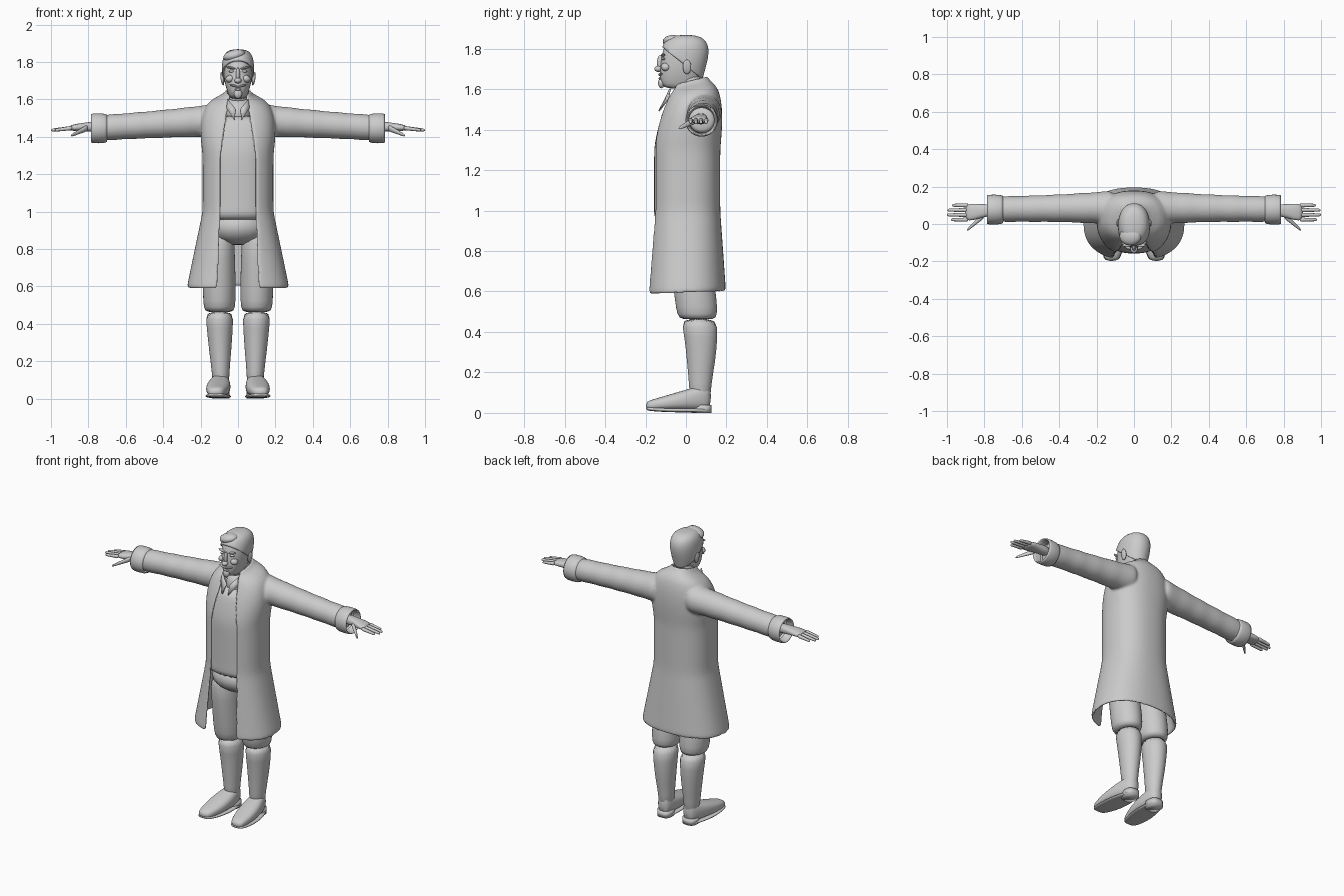
import bpy, bmesh
from math import sin, cos, asin, pi, copysign
from mathutils import Matrix, Vector

cube = bpy.data.objects.get("Cube")
if cube:
    bpy.data.objects.remove(cube)

colour = (0.6, 0.6, 0.6, 1)
grey = bpy.data.materials.new("plain_grey")
grey.use_nodes = True
grey.diffuse_color = colour
grey.node_tree.nodes["Principled BSDF"].inputs["Base Color"].default_value = colour


def power(value, exponent):
    return copysign(abs(value) ** (2 / exponent), value)


def mix(start, end, k):
    return start + (end - start) * k


def steps(count):
    return [i / (count - 1) for i in range(count)]


def ring(axis, along, a, b, ra, rb, sides, exponent, tilt=0):
    """Superellipse section across the given axis."""
    points = []
    for i in range(sides):
        angle = 2 * pi * i / sides
        u = a + ra * power(cos(angle), exponent)
        v = b + rb * power(sin(angle), exponent)
        places = {"x": (along, u, v), "y": (u, along, v), "z": (u, v, along + tilt * v)}
        points.append(Vector(places[axis]))
    return points


def loft(bm, rings, side=1, cap="fan"):
    rows = [[bm.verts.new((p.x * side, p.y, p.z)) for p in points] for points in rings]
    count = len(rows[0])
    for low, high in zip(rows, rows[1:]):
        for i in range(count):
            j = (i + 1) % count
            bm.faces.new((low[i], low[j], high[j], high[i]))
    for row in (rows[0], rows[-1]):
        if cap == "fan":
            bm.faces.new(row)
        elif cap == "band":
            for i in range(count // 2 - 1):
                bm.faces.new((row[i], row[i + 1], row[-2 - i], row[-1 - i]))


def finish(name, bm, rounding=1):
    bmesh.ops.recalc_face_normals(bm, faces=bm.faces)
    for face in bm.faces:
        face.smooth = True
    mesh = bpy.data.meshes.new(name)
    bm.to_mesh(mesh)
    bm.free()
    mesh.materials.append(grey)
    thing = bpy.data.objects.new(name, mesh)
    bpy.context.collection.objects.link(thing)
    if rounding:
        modifier = thing.modifiers.new("rounding", "SUBSURF")
        modifier.levels = modifier.render_levels = rounding
    return thing


def tube(name, axis, sections, side=1, sides=20, exponent=2, rounding=1, cap="fan"):
    bm = bmesh.new()
    rings = [ring(axis, *section[:5], sides, exponent, *section[5:]) for section in sections]
    loft(bm, rings, side, cap)
    return finish(name, bm, rounding)


def blob(name, place, size, turn=0):
    bm = bmesh.new()
    bmesh.ops.create_uvsphere(bm, u_segments=16, v_segments=10, radius=1)
    scale = Matrix.Diagonal((*size, 1))
    bm.transform(Matrix.Translation(place) @ Matrix.Rotation(turn, 4, "Y") @ scale)
    return finish(name, bm, 0)


def thicken(thing, amount):
    thing.modifiers.new("cloth", "SOLIDIFY").thickness = amount


# Coat outline: flared skirt below the waist, domed shoulders above the chest
def coat_shape(z):
    flare = max(0, 1 - z)
    rise = min(1, max(0, (z - 1.3) / 0.32))
    dome = (1 - rise ** 3) ** 0.5
    front = -0.17 - 0.07 * flare + 0.1 * rise ** 1.5
    back = 0.11 + (0.06 + 0.03 * rise) * dome + 0.07 * flare
    half = 0.07 + 0.12 * dome + 0.04 * rise * dome + 0.21 * flare
    gap = 0.09 + 0.04 * flare - 0.05 * rise
    tilt = 0.1 * flare + 0.25 * rise ** 4
    return front, back, half, gap, tilt


def coat_ring(z, exponent=2.35, count=30):
    front, back, half, gap, tilt = coat_shape(z)
    points = []
    for inset, order in ((0, 1), (0.018, -1)):
        width, depth = half - inset, (back - front) / 2 - inset
        limit = pi - asin((gap / width) ** (exponent / 2))
        arc = []
        for k in steps(count):
            angle = mix(-limit, limit, k)
            y = (front + back) / 2 + depth * power(cos(angle), exponent)
            arc.append(Vector((width * power(sin(angle), exponent), y, z + tilt * y)))
        points += arc[::order]
    return points


# Sleeve narrowing to the wrist, with shallow folds
def sleeve_section(k):
    x = mix(0.1, 0.75, k)
    radius = 0.068 + 0.032 * (1 - x) ** 3 + 0.002 * sin(50 * x)
    return x, 0.09 - 0.015 * x, 1.495 - 0.065 * x, radius, radius


bm = bmesh.new()
heights = [mix(0.59, 1.59, k) for k in steps(26)] + [1.62, 1.64]
loft(bm, [coat_ring(z) for z in heights], cap="band")
for side in (1, -1):
    loft(bm, [ring("x", *sleeve_section(k), 24, 2) for k in steps(16)], side)
coat = finish("coat", bm)
fuse = coat.modifiers.new("fuse", "REMESH")
fuse.mode = "VOXEL"
fuse.voxel_size = 0.008
fuse.use_smooth_shade = True
soften = coat.modifiers.new("soften", "SMOOTH")
soften.iterations = 5

# Waistcoat just inside the coat, following its outline
waistcoat = []
for k in steps(12):
    z = mix(0.945, 1.52, k)
    front, back, half, gap, tilt = coat_shape(z)
    waistcoat.append((z, 0, (front + back) / 2, half - 0.012, (back - front) / 2 - 0.012))
tube("waistcoat", "z", waistcoat, sides=32, exponent=2.35)
shirt_collar = [(1.5, 0, 0.02, 0.085, 0.1, 0.3), (1.61, 0, 0.02, 0.062, 0.08, 0.3)]
thicken(tube("shirt_collar", "z", shirt_collar, cap="none"), 0.008)
blob("hips", (0, 0, 0.92), (0.165, 0.14, 0.1))

# Head and neck: height, centre depth, half width, half depth
SKULL = [(1.6, -0.03, 0.04, 0.07), (1.63, -0.03, 0.055, 0.1), (1.7, -0.02, 0.075, 0.11),
         (1.78, -0.005, 0.08, 0.115), (1.84, 0, 0.07, 0.095), (1.865, 0, 0.03, 0.04)]


def skull(grow):
    return [(z + grow / 2, 0, y, half + grow, depth + grow) for z, y, half, depth in SKULL]


tube("head", "z", skull(0), sides=24, exponent=2.15, rounding=2)
tube("neck", "z", [(z, 0, 0.02, 0.06, 0.065) for z in (1.5, 1.6, 1.7)])

# Hair: a larger skull cut from the fringe down to the nape
bm = bmesh.new()
loft(bm, [ring("z", *section, 24, 2.15) for section in skull(0.008)])
everything = bm.verts[:] + bm.edges[:] + bm.faces[:]
bmesh.ops.bisect_plane(bm, geom=everything, plane_co=(0, -0.12, 1.81), plane_no=(0, 0.8, 1), clear_inner=True)
thicken(finish("hair", bm, 2), 0.01)
blob("quiff", (-0.02, -0.065, 1.835), (0.06, 0.05, 0.03), -0.25)

# Middle of the face
blob("nose_bridge", (0, -0.125, 1.73), (0.011, 0.018, 0.04))
blob("nose_tip", (0, -0.135, 1.7), (0.019, 0.022, 0.015))
blob("lower_lip", (0, -0.128, 1.653), (0.02, 0.008, 0.006))
blob("goatee", (0, -0.122, 1.63), (0.022, 0.016, 0.026))


# Foot outline from toe to heel
def foot_section(k):
    width = 0.064 * sin(pi * mix(0.12, 0.9, k)) ** 0.6
    height = mix(0.022, 0.07, k)
    return mix(-0.2, 0.125, k), mix(0.12, 0.09, k), height + 0.012, width, height


def sole_section(k):
    y, x, middle, width, height = foot_section(k)
    return y, x, 0.012 + 0.01 * (1 - k) ** 4, width + 0.003, 0.01


# Legs: height, centre depth, radius
BOOT = [(0.05, 0.07, 0.045), (0.15, 0.07, 0.047), (0.25, 0.075, 0.06), (0.38, 0.075, 0.07), (0.475, 0.062, 0.08)]
TROUSER = [(0.46, 0.06, 0.07), (0.48, 0.055, 0.085), (0.56, 0.05, 0.09), (0.75, 0.02, 0.085), (0.93, 0, 0.08)]


def leg_sections(profile):
    return [(z, min(0.1, 0.09 + 0.02 * z), y, radius, radius * 1.18) for z, y, radius in profile]


def cuff_section(x, radius):
    return x, 0.077, 1.445, radius, radius


def thumb_section(k):
    radius = mix(0.02, 0.007, k)
    return mix(0.8, 0.895, k), mix(0.05, -0.035, k), mix(1.45, 1.405, k), radius, radius


def finger_section(number, k):
    tip = 1.004 - 0.012 * (number - 1.4) ** 2
    radius = mix(0.0125, 0.008, k)
    return mix(0.885, tip, k), mix(0.023, 0.1, number / 3), mix(1.447, 1.435, k), radius, radius


PALM = [(0.73, 0.075, 1.452, 0.034, 0.03), (0.79, 0.073, 1.454, 0.031, 0.026),
        (0.86, 0.064, 1.45, 0.046, 0.02), (0.905, 0.062, 1.446, 0.046, 0.014)]

for side, prefix in ((1, "left_"), (-1, "right_")):
    # Leg and boot
    tube(prefix + "trouser_leg", "z", leg_sections(TROUSER), side)
    tube(prefix + "boot_shaft", "z", leg_sections(BOOT), side)
    tube(prefix + "boot_foot", "y", [foot_section(k) for k in steps(9)], side, exponent=2.5)
    tube(prefix + "boot_sole", "y", [sole_section(k) for k in steps(9)], side, exponent=3)
    tube(prefix + "boot_heel", "z", [(z, 0.092, 0.076, 0.046, 0.05) for z in (0, 0.04)], side, exponent=2.8, rounding=0)

    # Turned-back cuff and hand
    cuff = [cuff_section(*pair) for pair in ((0.7, 0.068), (0.7, 0.08), (0.79, 0.082), (0.79, 0.07), (0.74, 0.064))]
    tube(prefix + "cuff", "x", cuff, side, sides=28, cap="none")
    tube(prefix + "palm", "x", PALM, side, exponent=2.4)
    tube(prefix + "thumb", "x", [thumb_section(k) for k in steps(5)], side, sides=10)
    for number, finger in enumerate(("index", "middle", "ring", "little")):
        sections = [finger_section(number, k) for k in steps(6)]
        tube(prefix + finger + "_finger", "x", sections, side, sides=10)

    # Face details
    blob(prefix + "ear", (side * 0.084, 0.005, 1.71), (0.009, 0.021, 0.036), side * 0.15)
    blob(prefix + "brow", (side * 0.036, -0.113, 1.768), (0.026, 0.011, 0.006), side * -0.2)
    blob(prefix + "eye", (side * 0.034, -0.11, 1.75), (0.016, 0.011, 0.007))
    blob(prefix + "cheek", (side * 0.043, -0.1, 1.71), (0.024, 0.024, 0.02), side * 0.4)
    blob(prefix + "moustache", (side * 0.02, -0.125, 1.672), (0.026, 0.011, 0.006), side * -0.25)

    # Shirt collar point
    bm = bmesh.new()
    flap = ((0.01, -0.1, 1.545), (0.055, -0.075, 1.6), (0.06, -0.085, 1.55), (0.02, -0.13, 1.49))
    bm.faces.new([bm.verts.new((side * x, y, z)) for x, y, z in flap])
    thicken(finish(prefix + "collar_point", bm, 0), 0.008)
